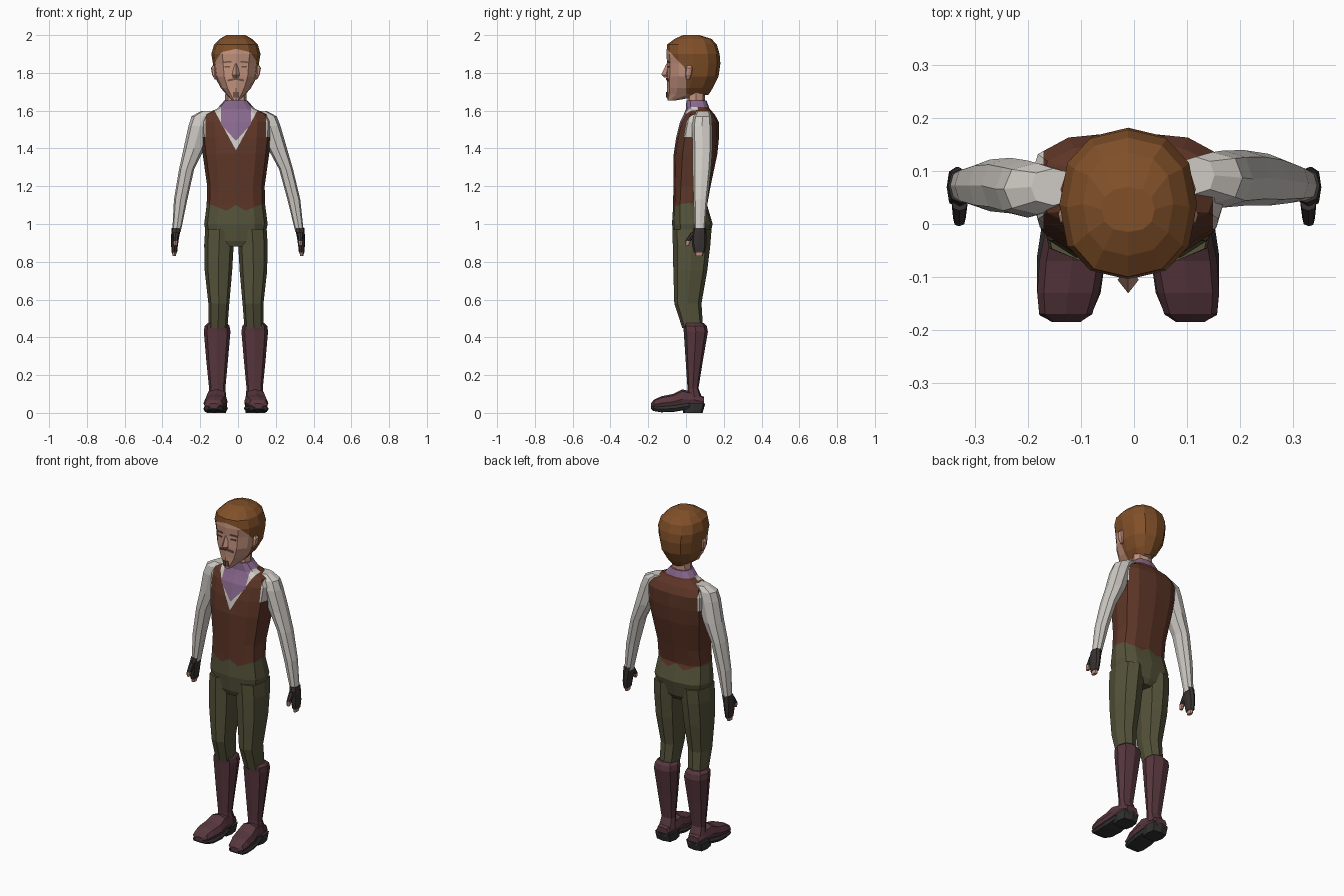
import bpy, bmesh, math
from mathutils import Vector

cube = bpy.data.objects.get("Cube")
if cube:
    bpy.data.objects.remove(cube, do_unlink=True)

CX = -0.011  # body centre line


def material(name, r, g, b):
    mat = bpy.data.materials.new(name)
    mat.use_nodes = True
    mat.diffuse_color = (r, g, b, 1)
    bsdf = next(n for n in mat.node_tree.nodes if n.type == 'BSDF_PRINCIPLED')
    bsdf.inputs["Base Color"].default_value = (r, g, b, 1)
    return mat


hair = material("hair_brown", .22, .08, .022)
skin = material("skin", .55, .29, .21)
shirt = material("shirt_white", .62, .59, .55)
vest = material("vest_brown", .11, .036, .02)
scarf = material("scarf_purple", .25, .14, .27)
olive = material("trouser_olive", .09, .086, .042)
plum = material("boot_plum", .095, .038, .048)
dark = material("sole_charcoal", .032, .03, .03)
glove = material("glove_charcoal", .04, .031, .031)
beard = material("beard_brown", .16, .085, .06)


def finish(name, bm, mats, rule=None):
    """Turn a bmesh into a flat shaded object, coloured by an optional rule."""
    bmesh.ops.recalc_face_normals(bm, faces=bm.faces)
    if rule:
        for face in bm.faces:
            face.material_index = rule(face.calc_center_median())
    mesh = bpy.data.meshes.new(name)
    bm.to_mesh(mesh)
    bm.free()
    for mat in mats:
        mesh.materials.append(mat)
    obj = bpy.data.objects.new(name, mesh)
    bpy.context.collection.objects.link(obj)
    return obj


def loft(rings, axis='z', n=8, power=.8):
    """Rings are (position, x min, x max, other min, other max)."""
    bm = bmesh.new()
    loops = []
    for pos, x0, x1, b0, b1 in rings:
        loop = []
        for i in range(n):
            angle = math.tau * i / n
            c, s = round(math.cos(angle), 6), round(math.sin(angle), 6)
            x = (x0 + x1) / 2 + (x1 - x0) / 2 * math.copysign(abs(c) ** power, c)
            b = (b0 + b1) / 2 + (b1 - b0) / 2 * math.copysign(abs(s) ** power, s)
            loop.append(bm.verts.new((x, b, pos) if axis == 'z' else (x, pos, b)))
        loops.append(loop)
    for low, high in zip(loops, loops[1:]):
        for i in range(n):
            j = (i + 1) % n
            bm.faces.new((low[i], low[j], high[j], high[i]))
    bm.faces.new(loops[0])
    bm.faces.new(loops[-1])
    return bm


def centred(rings):
    return [(z, CX - h, CX + h, y0, y1) for z, h, y0, y1 in rings]


def sided(rings, side, centre=CX):
    return [(p, *sorted((centre + side * a, centre + side * b)), c, d)
            for p, a, b, c, d in rings]


def cut(bm, co, no):
    geom = bm.verts[:] + bm.edges[:] + bm.faces[:]
    bmesh.ops.bisect_plane(bm, geom=geom, plane_co=co, plane_no=no)


def cut_line(bm, slope, z):
    """Cut along z + slope * |x| on both halves of the body."""
    for side in (-1, 1):
        cut(bm, (CX, 0, z), (-slope * side, 0, 1))


# Torso: hips, waistcoat, shirt front and neck scarf
torso = loft(centred([
    (.88, .1, -.05, .1), (.91, .15, -.062, .12), (1, .168, -.074, .141),
    (1.1, .155, -.068, .112), (1.2, .152, -.067, .13), (1.37, .176, -.065, .166),
    (1.46, .186, -.052, .175), (1.54, .19, -.032, .174), (1.58, .17, -.012, .152),
    (1.61, .1, .0, .125), (1.655, .06, .002, .108)]), n=12, power=.75)
for slope, z in ((-.6, 1.1), (.4, 1.05), (1.1, 1.44), (1.85, 1.39), (0, 1.62)):
    cut_line(torso, slope, z)
for side in (-1, 1):
    for width in (.08, .16):
        cut(torso, (CX + side * width, 0, 0), (1, 0, 0))


def torso_rule(p):
    u, front = abs(p.x - CX), p.y < .05
    if p.z > 1.62:
        return 2
    if p.z < max(1.1 - .6 * u, 1.05 + .4 * u):
        return 0
    if front and u < .08 and p.z > 1.44 + 1.1 * u:
        return 2
    if front and p.z > 1.39 + 1.85 * u:
        return 3
    return 3 if u > .16 and p.z > 1.46 else 1


finish("torso", torso, [olive, vest, scarf, shirt], torso_rule)
finish("neck", loft(centred([(1.58, .058, .008, .1), (1.72, .056, .008, .1)])), [skin])

# Head with the hairline cut into it
head = loft(centred([
    (1.655, .02, -.098, -.05), (1.685, .05, -.102, .12), (1.72, .08, -.1, .142),
    (1.78, .112, -.102, .172), (1.85, .122, -.1, .182), (1.9, .13, -.104, .178),
    (1.95, .116, -.1, .163), (1.98, .085, -.06, .135), (2, .05, -.015, .07)]),
    n=12, power=.85)
cut(head, (0, 0, 1.82), (0, 1, 0))
cut(head, (0, 0, 1.82), (0, 1.05, 1))


def head_rule(p):
    face = p.y < 0 and p.z < 1.82 - 1.05 * p.y
    return 0 if face or p.z < 1.684 else 1


finish("head", head, [skin, hair], head_rule)
finish("nose", loft(centred([(1.775, .014, -.115, -.08), (1.79, .02, -.131, -.08),
                             (1.85, .008, -.103, -.08)]), n=4, power=1), [skin])


def face_plate(name, side, u, z, width, height, mat, tilt=0):
    """A thin plate lying on one half of the face."""
    bm = bmesh.new()
    bmesh.ops.create_cube(bm, size=1)
    turn = math.atan(.24) * side
    for v in bm.verts:
        a, t, h = v.co.x * width, v.co.y * .008, v.co.z * height
        h += tilt * side * a
        v.co = Vector((CX + side * u + a * math.cos(turn),
                       -.101 + .24 * u + t + a * math.sin(turn), z + h))
    finish(name, bm, [mat])


for side, word in ((-1, "right"), (1, "left")):
    face_plate(word + "_brow", side, .046, 1.858, .045, .008, beard, -.1)
    face_plate(word + "_eye", side, .045, 1.833, .03, .007, beard)
    face_plate(word + "_moustache", side, .022, 1.764, .044, .011, beard, -.2)
    face_plate(word + "_goatee", side, .008, 1.685, .016, .03, beard)
    ear = [(1.765, .1, .112, .002, .02), (1.79, .1, .126, -.004, .03),
           (1.825, .1, .132, -.002, .036), (1.838, .1, .125, .004, .03)]
    finish(word + "_ear", loft(sided(ear, side), n=8), [skin])

    # Trouser leg
    leg = [(.97, .008, .163, -.072, .135), (.89, .012, .168, -.07, .129),
           (.75, .02, .165, -.067, .112), (.58, .035, .146, -.062, .082),
           (.45, .045, .145, -.02, .09)]
    finish(word + "_trouser_leg", loft(sided(leg, side)), [olive])

    # Tall boot, foot, heel and sole
    shaft = [(.07, .05, .148, .005, .09), (.13, .056, .142, .008, .066),
             (.28, .042, .157, -.002, .09), (.43, .029, .17, -.012, .116),
             (.46, .034, .166, -.016, .11), (.475, .048, .15, -.012, .095)]
    finish(word + "_boot_shaft", loft(sided(shaft, side)), [plum])
    foot = [(.095, .065, .14, .03, .085), (.04, .05, .152, .03, .11),
            (-.02, .048, .158, .02, .125), (-.07, .044, .168, .015, .1),
            (-.13, .055, .172, .015, .088), (-.17, .068, .168, .018, .07),
            (-.185, .09, .145, .025, .05)]
    finish(word + "_foot", loft(sided(foot, side), axis='y', power=.7), [plum])
    heel = [(0, .052, .156, -.015, .088), (.05, .046, .16, -.02, .102)]
    finish(word + "_heel", loft(sided(heel, side), power=.5), [dark])
    sole = [(.02, .05, .16, .02, .055), (-.06, .042, .172, .006, .042),
            (-.13, .052, .172, .003, .036), (-.172, .07, .168, .01, .036),
            (-.184, .092, .145, .02, .036)]
    finish(word + "_sole", loft(sided(sole, side), axis='y', power=.45), [dark])

    # Sleeve, the left arm hanging a little closer and further back
    sleeve = [(.96, .303, .348, .045, .1), (1.13, .268, .339, .035, .11),
              (1.29, .232, .312, .024, .122), (1.4, .178, .288, .02, .125),
              (1.52, .14, .262, .012, .12), (1.57, .12, .246, .018, .115),
              (1.598, .11, .195, .035, .105)]
    if side > 0:
        posed = []
        for z, a, b, c, d in sleeve:
            t = max(0, z - 1) / .6
            posed.append((z, a - .03 * t, b - .043 * t, c + .022 * t, d + .022 * t))
        sleeve = posed
    finish(word + "_sleeve", loft(sided(sleeve, side, 0)), [shirt])

    # Fingerless glove with bare fingertips and thumb
    hand = [(.85, .322, .352, .042, .1), (.89, .318, .354, .032, .108),
            (.94, .31, .354, .03, .108), (.98, .3, .351, .04, .104)]
    finish(word + "_glove", loft(sided(hand, side, 0)), [glove])
    tips = [(.83, .328, .347, .05, .088), (.86, .325, .35, .045, .096)]
    finish(word + "_fingertips", loft(sided(tips, side, 0)), [skin])
    thumb = [(.885, .322, .34, -.004, .014), (.91, .318, .342, -.004, .026),
             (.955, .314, .345, .025, .06)]
    finish(word + "_thumb", loft(sided(thumb, side, 0)), [glove, skin],
           lambda p: int(p.z < .9))
